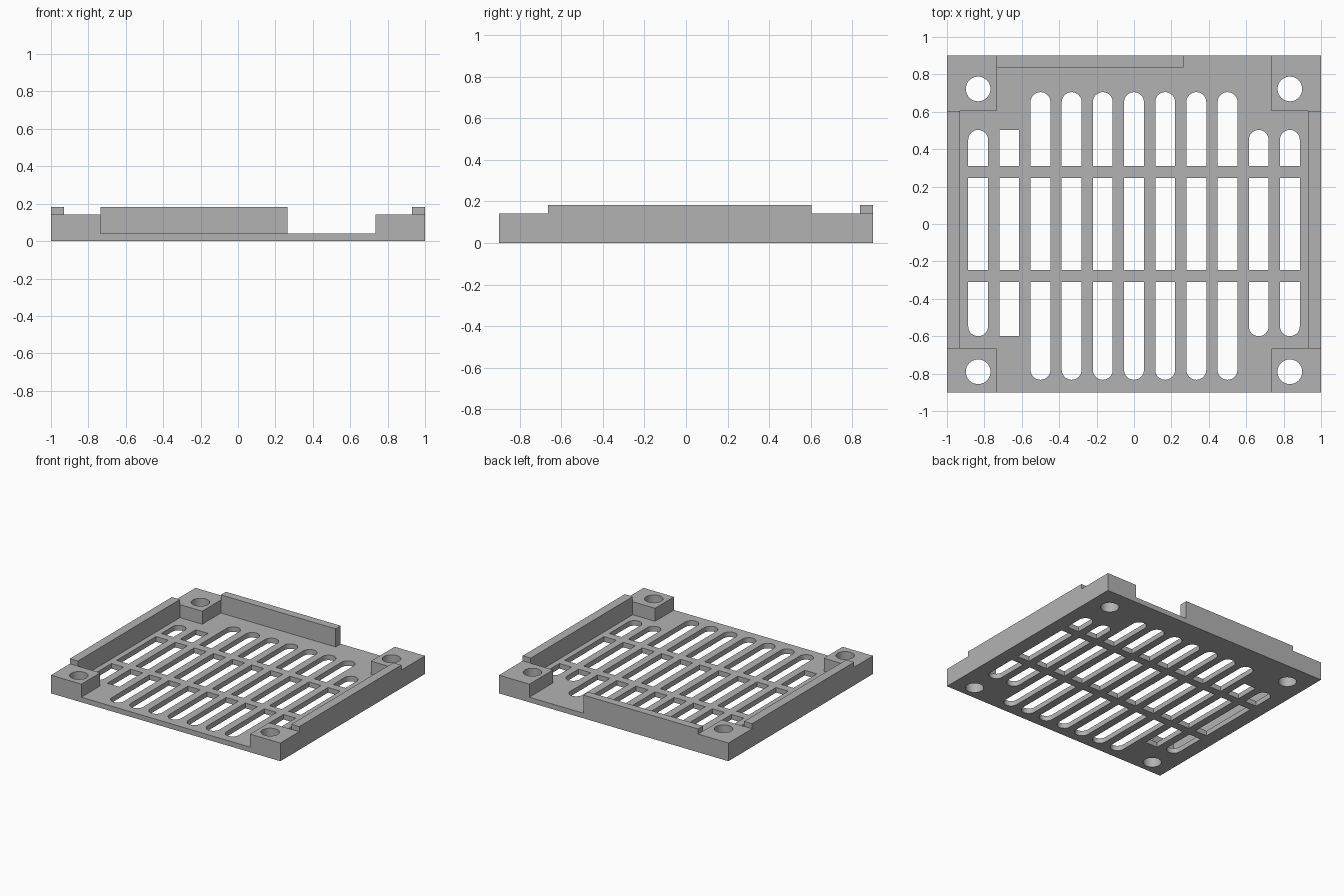
import bpy
import bmesh
from math import cos, sin, pi, radians

if "Cube" in bpy.data.objects:
    bpy.data.objects.remove(bpy.data.objects["Cube"], do_unlink=True)

grey = bpy.data.materials.new("plain grey")
grey.use_nodes = True
colour = (0.45, 0.45, 0.45, 1)
grey.diffuse_color = colour
grey.node_tree.nodes["Principled BSDF"].inputs["Base Color"].default_value = colour

PLATE, BLOCK, RAIL = 0.04, 0.143, 0.183   # heights
W, D = 1.0, 0.9                           # half width and half depth
INNER_X, BACK_Y, FRONT_Y = 0.735, 0.605, -0.665


def prism(bm, points, z0, z1):
    """Extrude a counter-clockwise outline from z0 to z1."""
    low = [bm.verts.new((x, y, z0)) for x, y in points]
    high = [bm.verts.new((x, y, z1)) for x, y in points]
    bm.faces.new(low[::-1])
    bm.faces.new(high)
    for i in range(len(points)):
        j = (i + 1) % len(points)
        bm.faces.new((low[i], low[j], high[j], high[i]))


def box(x0, x1, y0, y1):
    return [(x0, y0), (x1, y0), (x1, y1), (x0, y1)]


def arc(x, y, r, start, span, n):
    return [(x + r * cos(start + span * i / n), y + r * sin(start + span * i / n))
            for i in range(n + 1)]


def slot(x, y0, y1, round_low, round_high, r=0.053):
    low = arc(x, y0 + r, r, pi, pi, 16) if round_low else [(x - r, y0), (x + r, y0)]
    high = arc(x, y1 - r, r, 0, pi, 16) if round_high else [(x + r, y1), (x - r, y1)]
    return low + high


def make(name, outlines, z0, z1):
    bm = bmesh.new()
    for points in outlines:
        prism(bm, points, z0, z1)
    mesh = bpy.data.meshes.new(name)
    bm.to_mesh(mesh)
    bm.free()
    mesh.materials.append(grey)
    obj = bpy.data.objects.new(name, mesh)
    bpy.context.collection.objects.link(obj)
    return obj


def combine(target, other, operation):
    mod = target.modifiers.new(operation.lower(), "BOOLEAN")
    mod.operation, mod.solver, mod.object = operation, "EXACT", other
    bpy.context.view_layer.objects.active = target
    bpy.ops.object.modifier_apply(modifier=mod.name)
    bpy.data.objects.remove(other, do_unlink=True)


# Base plate
plate = make("vented_plate", [box(-W, W, -D, D)], 0, PLATE)

# Corner mounting blocks
blocks = [box(x0, x1, y0, y1)
          for x0, x1 in ((-W, -INNER_X), (INNER_X, W))
          for y0, y1 in ((-D, FRONT_Y), (BACK_Y, D))]
combine(plate, make("corner_blocks", blocks, 0, BLOCK), "UNION")

# Side rails and the partial back rail
rails = [box(-W, -0.93, FRONT_Y, BACK_Y), box(0.93, W, FRONT_Y, BACK_Y),
         box(-INNER_X, 0.265, 0.837, D)]
combine(plate, make("rails", rails, 0, RAIL), "UNION")

# Vent slots, each column split by two cross bars
slots = []
for i in range(11):
    x = (i - 5) / 6
    low, high = (-0.833, 0.705) if 2 <= i <= 8 else (-0.6, 0.503)
    rounded = i != 1
    slots += [slot(x, low, -0.31, rounded, False),
              slot(x, -0.245, 0.245, False, False),
              slot(x, 0.31, high, False, rounded)]
combine(plate, make("slot_cutter", slots, -0.1, 0.1), "DIFFERENCE")

# Screw holes
holes = [arc(x, y, 0.066, 0, 2 * pi, 40)[:-1]
         for x in (-5 / 6, 5 / 6) for y in (-0.79, 0.722)]
combine(plate, make("hole_cutter", holes, -0.1, 0.3), "DIFFERENCE")

# Smooth the round ends, keep the edges sharp
bpy.ops.object.select_all(action="DESELECT")
plate.select_set(True)
bpy.context.view_layer.objects.active = plate
bpy.ops.object.shade_smooth_by_angle(angle=radians(30))
